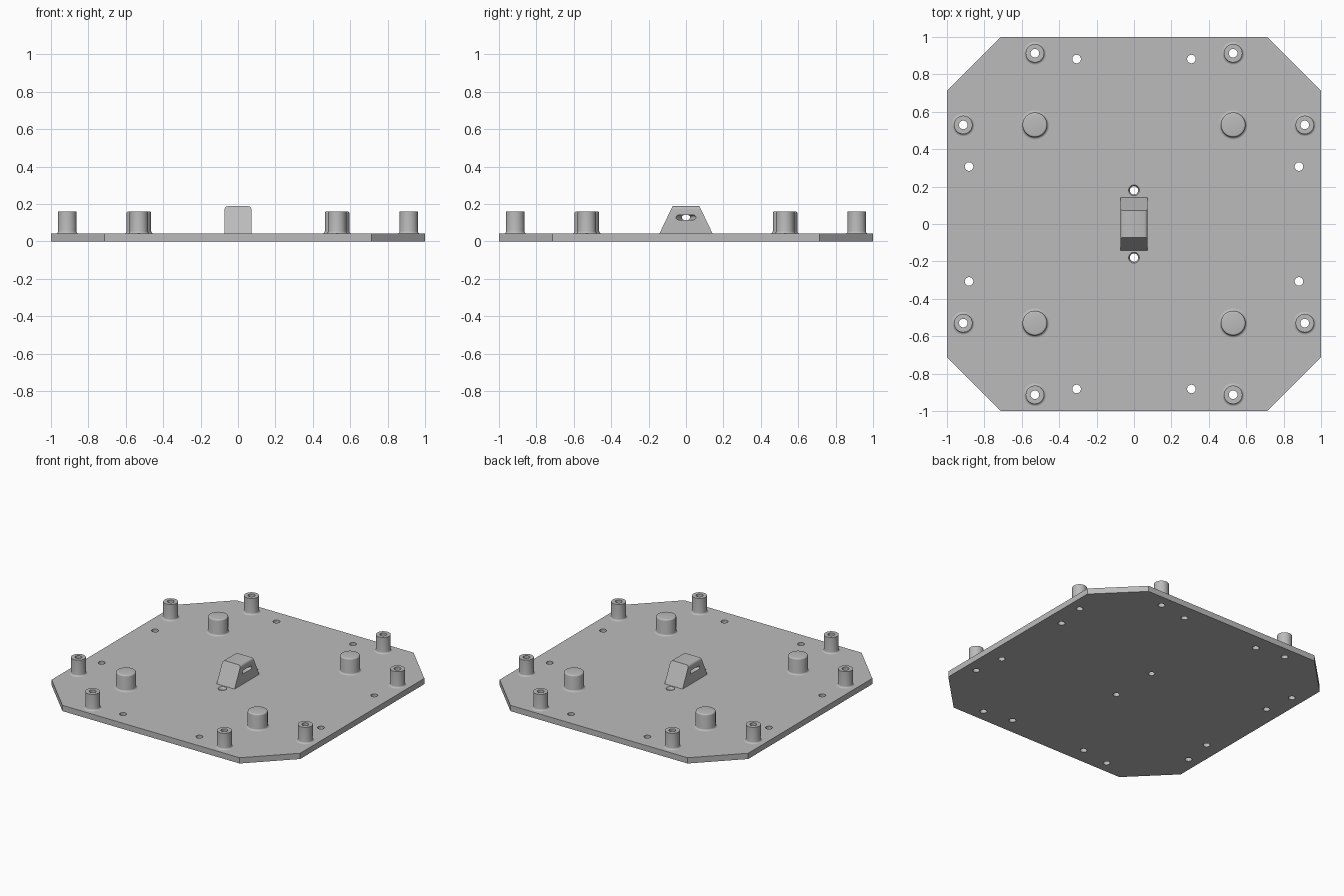
import bpy
import bmesh
import math

cube = bpy.data.objects.get("Cube")
if cube:
    bpy.data.objects.remove(cube, do_unlink=True)

grey = bpy.data.materials.new("plain grey")
grey.use_nodes = True
colour = (0.5, 0.5, 0.5, 1)
grey.diffuse_color = colour
grey.node_tree.nodes["Principled BSDF"].inputs["Base Color"].default_value = colour

PLATE_TOP = 0.042
POST_TOP = 0.16
SEGMENTS = 40


def finish(name, bm, smooth=True):
    bmesh.ops.recalc_face_normals(bm, faces=bm.faces)
    mesh = bpy.data.meshes.new(name)
    bm.to_mesh(mesh)
    bm.free()
    obj = bpy.data.objects.new(name, mesh)
    bpy.context.collection.objects.link(obj)
    mesh.materials.append(grey)
    if smooth:
        smooth_object(obj)
    return obj


def smooth_object(obj):
    bpy.ops.object.select_all(action="DESELECT")
    obj.select_set(True)
    bpy.context.view_layer.objects.active = obj
    bpy.ops.object.shade_smooth_by_angle(angle=math.radians(30))


def lathe(bm, profile, x, y, tube=False):
    """Turn an (r, z) profile about a vertical axis; cap it, or close it as a tube."""
    rings = []
    for r, z in profile:
        rings.append([bm.verts.new((x + r * math.cos(a), y + r * math.sin(a), z))
                      for a in (math.tau * i / SEGMENTS for i in range(SEGMENTS))])
    pairs = list(zip(rings, rings[1:]))
    if tube:
        pairs.append((rings[-1], rings[0]))
    else:
        bm.faces.new(rings[0])
        bm.faces.new(rings[-1])
    for low, high in pairs:
        for i in range(SEGMENTS):
            j = (i + 1) % SEGMENTS
            bm.faces.new((low[i], low[j], high[j], high[i]))


def prism(bm, outline, axis_map, start, end):
    """Extrude a 2D outline between two depths."""
    ends = [[bm.verts.new(axis_map(u, v, d)) for u, v in outline] for d in (start, end)]
    for ring in ends:
        bm.faces.new(ring)
    for i in range(len(outline)):
        j = (i + 1) % len(outline)
        bm.faces.new((ends[0][i], ends[0][j], ends[1][j], ends[1][i]))


def cut(obj, cutter):
    cutter.hide_render = True
    mod = obj.modifiers.new("cut", "BOOLEAN")
    mod.operation = "DIFFERENCE"
    mod.solver = "EXACT"
    mod.object = cutter
    bpy.context.view_layer.objects.active = obj
    bpy.ops.object.modifier_apply(modifier=mod.name)
    bpy.data.objects.remove(cutter, do_unlink=True)
    smooth_object(obj)


def mirrored(a, b):
    return [(sx * a, sy * b) for sx in (-1, 1) for sy in (-1, 1)]


boss_spots = mirrored(0.53, 0.913) + mirrored(0.913, 0.53)
hole_spots = mirrored(0.307, 0.882) + mirrored(0.882, 0.307)

# Base plate with clipped corners
bm = bmesh.new()
c = 0.713
outline = [(c, -1), (1, -c), (1, c), (c, 1), (-c, 1), (-1, c), (-1, -c), (-c, -1)]
prism(bm, outline, lambda u, v, d: (u, v, d), 0, PLATE_TOP)
plate = finish("base_plate", bm, smooth=False)

# Through holes, the two beside the bridge being countersunk
bm = bmesh.new()
for x, y in boss_spots + hole_spots:
    lathe(bm, [(0.023, -0.05), (0.023, 0.1)], x, y)
for y in (-0.18, 0.18):
    lathe(bm, [(0.022, -0.05), (0.022, 0.03), (0.029, PLATE_TOP), (0.029, 0.1)], 0, y)
cut(plate, finish("hole_cutter", bm, smooth=False))


def foot(radius, fillet=0.012, steps=4):
    """Concave fillet where a post meets the plate."""
    angles = [math.pi / 2 * i / steps for i in range(steps + 1)]
    return [(radius + fillet * (1 - math.sin(a)), PLATE_TOP + fillet * (1 - math.cos(a)))
            for a in angles]


def shoulder(radius, r, steps=4):
    """Rounded top edge of a post."""
    angles = [math.pi / 2 * i / steps for i in range(steps + 1)]
    return [(radius - r + r * math.cos(a), POST_TOP - r + r * math.sin(a)) for a in angles]


# Hollow screw bosses near the edges
for n, (x, y) in enumerate(boss_spots, 1):
    bm = bmesh.new()
    profile = foot(0.049) + [(0.049, POST_TOP), (0.023, POST_TOP), (0.023, PLATE_TOP)]
    lathe(bm, profile, x, y, tube=True)
    finish(f"screw_boss_{n}", bm)

# Solid pegs with softened tops
for n, (x, y) in enumerate(mirrored(0.53, 0.53), 1):
    bm = bmesh.new()
    lathe(bm, foot(0.066) + shoulder(0.066, 0.01), x, y)
    finish(f"peg_{n}", bm)

# Central tie bridge: sloped ends, rounded upper side edges
bm = bmesh.new()
side = [(-0.142, PLATE_TOP), (0.142, PLATE_TOP), (0.072, 0.188), (-0.072, 0.188)]
prism(bm, side, lambda u, v, d: (d, u, v), -0.072, 0.072)
top_edges = [e for e in bm.edges
             if all(v.co.z > 0.18 for v in e.verts) and abs(e.verts[0].co.x - e.verts[1].co.x) < 0.01]
bmesh.ops.bevel(bm, geom=top_edges, offset=0.017, segments=3, profile=0.5, affect="EDGES")
bridge = finish("tie_bridge", bm, smooth=False)

# Flared slot through the bridge, narrowest in the middle
bm = bmesh.new()
sections = []
for i in range(-6, 7):
    x = 0.09 * i / 6
    half = 0.022 + 0.033 * min(1, abs(x) / 0.072) ** 1.5
    ring = []
    for k in range(16):
        a = math.tau * (k + 0.5) / 16
        shift = math.copysign(half - 0.013, math.cos(a))
        ring.append(bm.verts.new((x, shift + 0.013 * math.cos(a), 0.128 + 0.013 * math.sin(a))))
    sections.append(ring)
bm.faces.new(sections[0])
bm.faces.new(sections[-1])
for a, b in zip(sections, sections[1:]):
    for k in range(16):
        m = (k + 1) % 16
        bm.faces.new((a[k], a[m], b[m], b[k]))
cut(bridge, finish("slot_cutter", bm, smooth=False))
